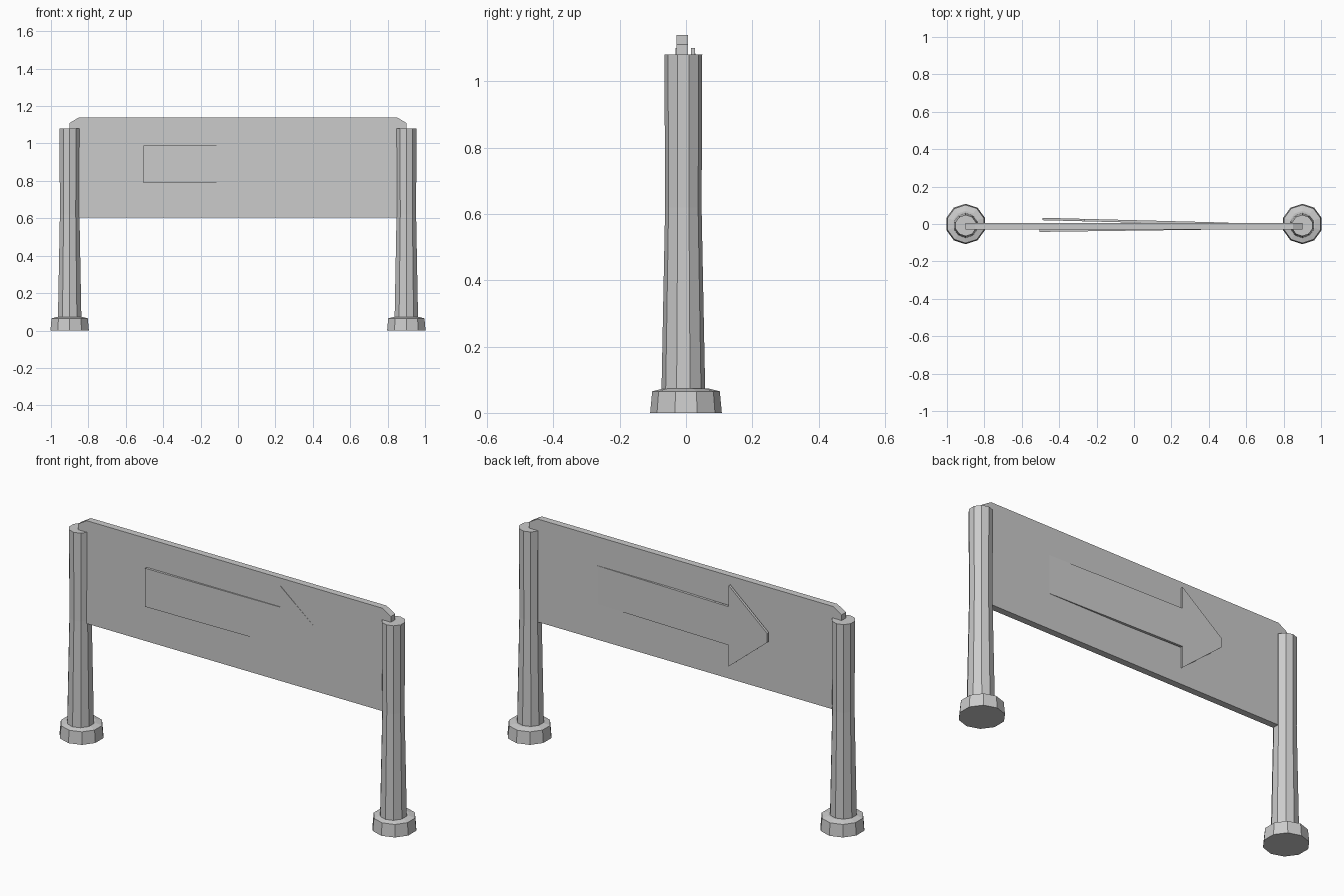
import bpy
import bmesh
from math import cos, sin, pi

cube = bpy.data.objects.get("Cube")
if cube:
    bpy.data.objects.remove(cube, do_unlink=True)

# Single plain grey for the whole sign
grey = bpy.data.materials.new("light grey")
grey.use_nodes = True
colour = (0.6, 0.6, 0.6, 1)
grey.diffuse_color = colour
grey.node_tree.nodes["Principled BSDF"].inputs["Base Color"].default_value = colour


def finish(name, bm):
    bmesh.ops.recalc_face_normals(bm, faces=bm.faces)
    mesh = bpy.data.meshes.new(name)
    bm.to_mesh(mesh)
    bm.free()
    mesh.materials.append(grey)
    obj = bpy.data.objects.new(name, mesh)
    bpy.context.collection.objects.link(obj)
    return obj


def lathe(name, x, y, profile, sides=10):
    """Faceted solid of stacked rings, with one corner facing the front."""
    bm = bmesh.new()
    rings = []
    for r, z in profile:
        angles = [2 * pi * i / sides - pi / 2 for i in range(sides)]
        rings.append([bm.verts.new((x + r * cos(a), y + r * sin(a), z)) for a in angles])
    for low, high in zip(rings, rings[1:]):
        for i in range(sides):
            j = (i + 1) % sides
            bm.faces.new((low[i], low[j], high[j], high[i]))
    bm.faces.new(rings[0])
    bm.faces.new(rings[-1])
    return finish(name, bm)


def plate(name, outline, front, back):
    """Extrude an x-z outline between two depths given as functions of x."""
    bm = bmesh.new()
    a = [bm.verts.new((x, front(x), z)) for x, z in outline]
    b = [bm.verts.new((x, back(x), z)) for x, z in outline]
    bm.faces.new(a)
    bm.faces.new(b)
    for i in range(len(a)):
        j = (i + 1) % len(a)
        bm.faces.new((a[i], a[j], b[j], b[i]))
    return finish(name, bm)


# Posts and their footings
for side, x in (("right", -0.9), ("left", 0.9)):
    lathe(side + "_footing", x, 0, [(0.108, 0), (0.102, 0.065), (0.07, 0.073)])
    lathe(side + "_post", x, -0.008, [(0.066, 0.06), (0.055, 0.62), (0.057, 1.08)])

# Sign board with clipped top corners
half = [(0.9, 0.605), (0.9, 1.11), (0.85, 1.14)]
board = half + [(-x, z) for x, z in reversed(half)]
plate("sign_board", board, lambda x: -0.029, lambda x: 0.006)

# Raised arrows, each tilted so that one end sinks towards the board
MID = 0.89
upper = [(-0.505, 0.1), (0.265, 0.1), (0.265, 0.21), (0.49, 0.024)]
arrow = upper + [(x, -z) for x, z in reversed(upper)]
THICK = 0.013


def front_face(x):
    return -0.0355 + 0.0133 * x


def back_face(x):
    return 0.0205 - 0.026 * x


plate("front_arrow", [(x, MID + z) for x, z in arrow],
      front_face, lambda x: front_face(x) + THICK)
plate("back_arrow", [(-x, MID + z) for x, z in arrow],
      lambda x: back_face(x) - THICK, back_face)
